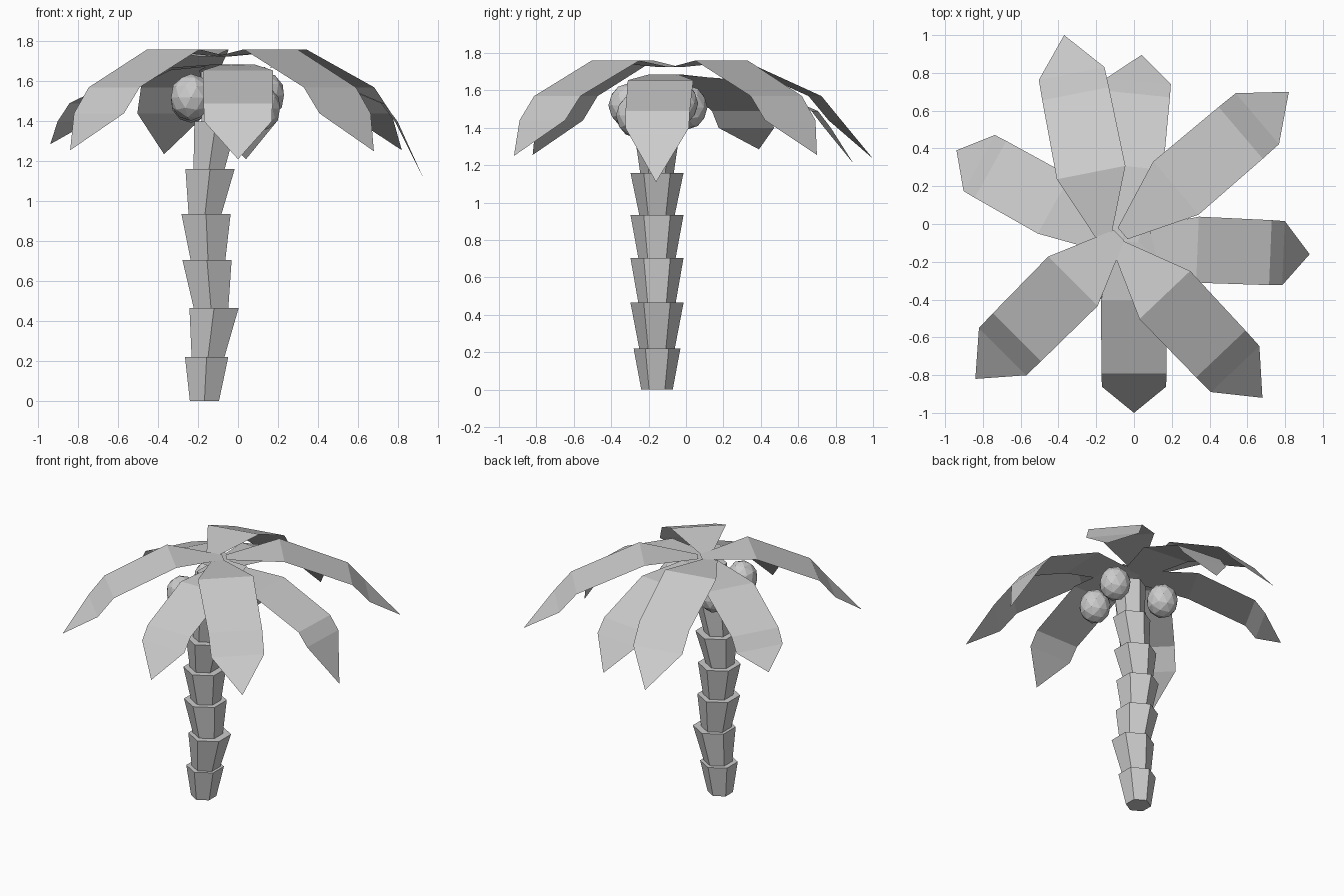
import bpy, bmesh, math
from mathutils import Vector

if "Cube" in bpy.data.objects:
    bpy.data.objects.remove(bpy.data.objects["Cube"])


def make_object(name, bm):
    mesh = bpy.data.meshes.new(name)
    bm.to_mesh(mesh)
    bm.free()
    ob = bpy.data.objects.new(name, mesh)
    bpy.context.collection.objects.link(ob)
    return ob


def trunk_segment(name, z0, z1, x0, x1, r0, r1):
    """Flared hexagonal ring with corners pointing along y."""
    bm = bmesh.new()
    rings = []
    for x, z, r in ((x0, z0, r0), (x1, z1, r1)):
        rings.append([bm.verts.new((x + r * math.sin(k * math.pi / 3),
                                    -0.155 - r * math.cos(k * math.pi / 3), z))
                      for k in range(6)])
    low, high = rings
    for k in range(6):
        n = (k + 1) % 6
        bm.faces.new((low[k], low[n], high[n], high[k]))
    bm.faces.new(low[::-1])
    bm.faces.new(high)
    make_object(name, bm)


def leaf(name, base, tip, rows):
    """Bent strip from base to tip; rows = (fraction, half width, height)."""
    bm = bmesh.new()
    a, b = Vector(base), Vector(tip[:2])
    d = (b - a).normalized()
    side = Vector((-d.y, d.x))
    pairs = []
    for f, w, z in rows:
        c = a.lerp(b, f)
        pairs.append([bm.verts.new((*(c + side * s * w), z)) for s in (-1, 1)])
    for p, q in zip(pairs, pairs[1:]):
        bm.faces.new((p[0], q[0], q[1], p[1]))
    end = bm.verts.new(tip)
    bm.faces.new((pairs[-1][0], end, pairs[-1][1]))
    make_object(name, bm)


# Trunk: stacked flared segments (z0, z1, x0, x1, r0, r1)
segments = [
    (0.00, 0.22, -0.168, -0.157, 0.084, 0.125),
    (0.22, 0.465, -0.150, -0.120, 0.095, 0.142),
    (0.465, 0.705, -0.135, -0.155, 0.100, 0.142),
    (0.705, 0.935, -0.150, -0.160, 0.100, 0.142),
    (0.935, 1.16, -0.165, -0.140, 0.095, 0.142),
    (1.16, 1.40, -0.145, -0.110, 0.090, 0.125),
    (1.40, 1.65, -0.105, -0.090, 0.090, 0.110),
]
for i, s in enumerate(segments):
    trunk_segment(f"trunk_segment_{i + 1}", *s)

# Upper crown: four leaves narrowing to the centre
upper_rows = [(0, 0.04, 1.725), (0.32, 0.185, 1.76),
              (0.71, 0.18, 1.57), (0.81, 0.177, 1.44)]
upper = [((-0.08, -0.06), (-0.84, -0.82, 1.255)),
         ((-0.08, -0.12), (0.68, -0.92, 1.25)),
         ((-0.06, -0.05), (0.82, 0.70, 1.255)),
         ((-0.16, -0.07), (-0.37, 1.00, 1.235))]
for i, (base, tip) in enumerate(upper):
    leaf(f"upper_leaf_{i + 1}", base, tip, upper_rows)

# Lower crown: four leaves between them, with a wider base
lower_rows = [(0, 0.08, 1.685), (0.40, 0.175, 1.655),
              (0.79, 0.172, 1.49), (0.86, 0.17, 1.40)]
lower = [((0.00, -0.01), (0.00, -1.00, 1.21)),
         ((-0.06, -0.12), (0.93, -0.16, 1.11)),
         ((-0.08, -0.09), (-0.94, 0.39, 1.285)),
         ((-0.06, -0.09), (0.04, 0.895, 1.21))]
for i, (base, tip) in enumerate(lower):
    leaf(f"lower_leaf_{i + 1}", base, tip, lower_rows)

# Coconuts hanging round the top of the trunk
coconuts = [(-0.235, 0.01, 1.51), (-0.235, -0.31, 1.52),
            (0.13, -0.04, 1.53), (0.11, -0.27, 1.465)]
for i, loc in enumerate(coconuts):
    bpy.ops.mesh.primitive_ico_sphere_add(subdivisions=2, radius=0.105, location=loc)
    ob = bpy.context.object
    ob.name = f"coconut_{i + 1}"
    ob.scale.z = 1.12
